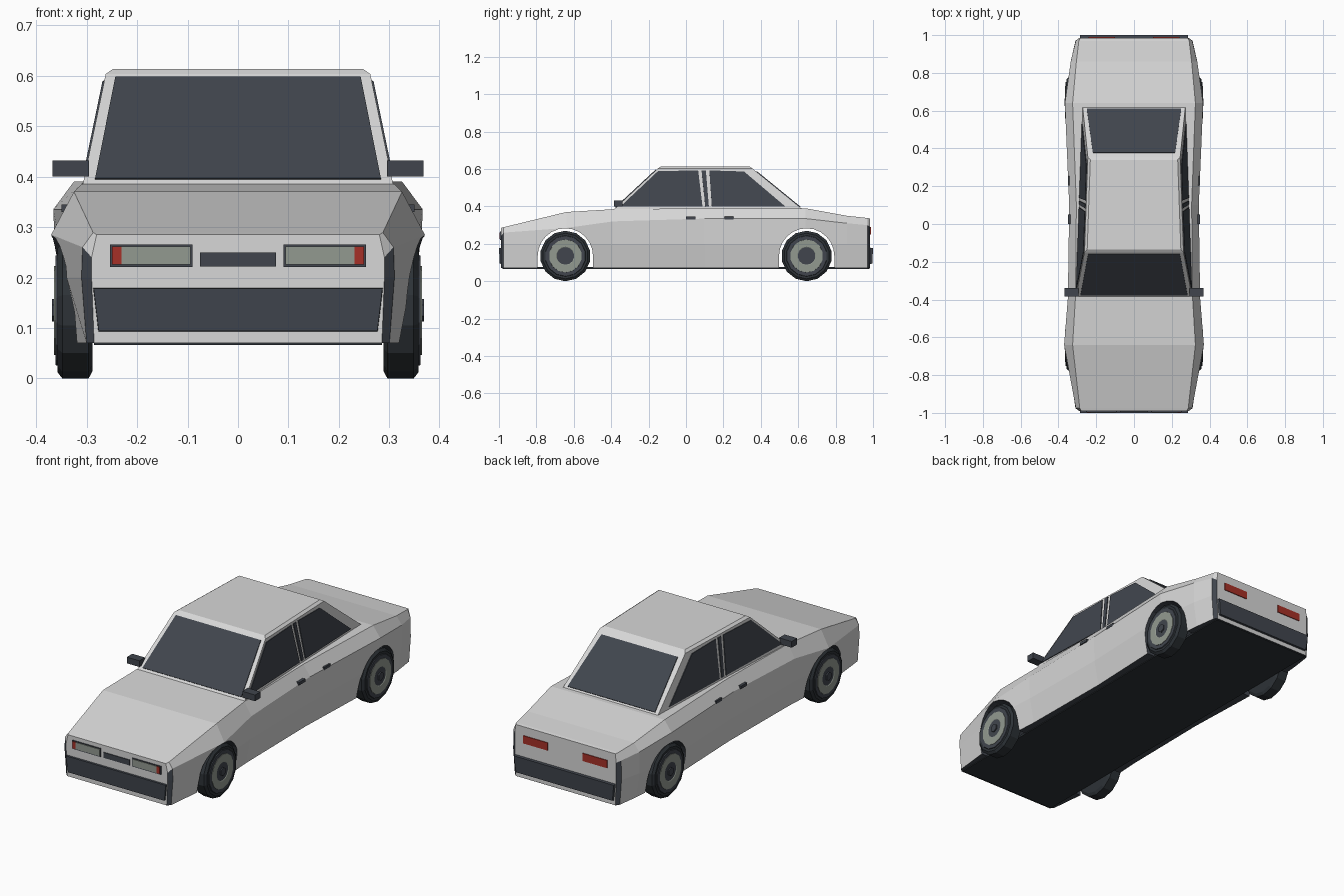
import bpy, bmesh, math
from mathutils import Vector

if "Cube" in bpy.data.objects:
    bpy.data.objects.remove(bpy.data.objects["Cube"], do_unlink=True)


def material(name, rgb):
    m = bpy.data.materials.new(name)
    m.use_nodes = True
    m.diffuse_color = (*rgb, 1)
    m.node_tree.nodes["Principled BSDF"].inputs["Base Color"].default_value = (*rgb, 1)
    return m


PAINT = material("pale grey paint", (0.68, 0.68, 0.68))
DARK = material("dark glass and trim", (0.052, 0.06, 0.075))
RUBBER = material("black rubber", (0.026, 0.032, 0.038))
METAL = material("grey lamp and rim", (0.29, 0.32, 0.28))
RED = material("red lamp", (0.38, 0.03, 0.02))


def finish(name, bm, mats):
    bmesh.ops.recalc_face_normals(bm, faces=bm.faces)
    mesh = bpy.data.meshes.new(name)
    bm.to_mesh(mesh)
    bm.free()
    for m in mats:
        mesh.materials.append(m)
    ob = bpy.data.objects.new(name, mesh)
    bpy.context.collection.objects.link(ob)
    return ob


def loft(name, rings, *mats):
    """Skin closed rings of equal length and cap both ends."""
    bm = bmesh.new()
    loops = [[bm.verts.new(p) for p in ring] for ring in rings]
    n = len(loops[0])
    for a, b in zip(loops, loops[1:]):
        for i in range(n):
            j = (i + 1) % n
            bm.faces.new((a[i], a[j], b[j], b[i]))
    bm.faces.new(loops[0])
    bm.faces.new(loops[-1])
    return finish(name, bm, mats)


def plate(name, pts, mat, half=0.004):
    """Thin slab centred on a flat outline."""
    pts = [Vector(p) for p in pts]
    off = (pts[1] - pts[0]).cross(pts[2] - pts[0]).normalized() * half
    return loft(name, [[p - off for p in pts], [p + off for p in pts]], mat)


def box(name, lo, hi, mat):
    (x0, y0, z0), (x1, y1, z1) = lo, hi
    return loft(name, [[(x0, y0, z), (x1, y0, z), (x1, y1, z), (x0, y1, z)]
                       for z in (z0, z1)], mat)


def end_panel(name, x0, x1, z0, z1, y, mat):
    return plate(name, [(x0, y, z0), (x1, y, z0), (x1, y, z1), (x0, y, z1)], mat)


# Body stations: y, sill x, flank x, shoulder x and z, deck edge x and z
FLANK_Z, SILL_Z = 0.2, 0.07
stations = [
    (-0.99, 0.285, 0.29, 0.29, 0.24, 0.28, 0.285),
    (-0.975, 0.30, 0.31, 0.308, 0.26, 0.287, 0.289),
    (-0.64, 0.335, 0.36, 0.37, 0.285, 0.325, 0.37),
    (-0.39, 0.32, 0.345, 0.35, 0.32, 0.31, 0.385),
    (0.1, 0.315, 0.34, 0.343, 0.335, 0.305, 0.39),
    (0.64, 0.335, 0.36, 0.366, 0.335, 0.325, 0.39),
    (0.86, 0.315, 0.335, 0.335, 0.31, 0.305, 0.35),
    (0.97, 0.30, 0.31, 0.308, 0.30, 0.292, 0.338),
    (0.985, 0.285, 0.29, 0.29, 0.29, 0.285, 0.335),
]
rings = []
for y, sill, flank, sx, sz, dx, dz in stations:
    half = [(sill, SILL_Z), (flank, FLANK_Z), (sx, sz), (dx, dz)]
    rings.append([(x, y, z) for x, z in half] +
                 [(-x, y, z) for x, z in reversed(half)])
body = loft("body", rings, PAINT, DARK)

# Dark underside and dark corner strips below the shoulder
for f in body.data.polygons:
    c = f.center
    corner = 0.977 < abs(c.y) < 0.984 and abs(c.x) > 0.2 and c.z < 0.25
    if f.normal.z < -0.9 or corner:
        f.material_index = 1

# Wheel arches cut through the body
WHEEL_Y, WHEEL_Z = 0.645, 0.135
for wy in (-WHEEL_Y, WHEEL_Y):
    outline = [(wy + 0.148 * math.cos(math.pi * i / 12),
                WHEEL_Z + 0.148 * math.sin(math.pi * i / 12)) for i in range(13)]
    outline += [(wy - 0.148, 0), (wy + 0.148, 0)]
    cutter = loft("arch_cutter", [[(x, y, z) for y, z in outline] for x in (-0.5, 0.5)],
                  PAINT, DARK)
    cutter.hide_render = True
    for f in cutter.data.polygons:
        f.material_index = 1
    mod = body.modifiers.new("arch", "BOOLEAN")
    mod.operation, mod.solver, mod.object = "DIFFERENCE", "EXACT", cutter
    bpy.context.view_layer.update()
    cut = bpy.data.meshes.new_from_object(
        body.evaluated_get(bpy.context.evaluated_depsgraph_get()))
    body.modifiers.clear()
    body.data = cut
    bpy.data.objects.remove(cutter, do_unlink=True)

box("floor", (-0.285, -0.98, 0.066), (0.285, 0.98, 0.076), RUBBER)


# Cabin with sloping, tapering sides
def cabin_x(y, z):
    return 0.293 - 0.035 * y - 0.17 * (z - 0.39)


def cabin_ring(y0, y1, z, inset=0):
    a, b = cabin_x(y0, z) - inset, cabin_x(y1, z) - inset
    return [(a, y0, z), (b, y1, z), (-b, y1, z), (-a, y0, z)]


loft("cabin", [cabin_ring(-0.395, 0.635, 0.375), cabin_ring(-0.15, 0.355, 0.603),
               cabin_ring(-0.135, 0.34, 0.613, 0.012)], PAINT)


def slope_y(y0, y1, z):
    return y0 + (y1 - y0) * (z - 0.375) / (0.603 - 0.375)


def screen(name, y0, y1, low, high):
    pts = [(s * x, slope_y(y0, y1, z), z)
           for s, x, z in ((-1, *low), (1, *low), (1, *high), (-1, *high))]
    plate(name, pts, DARK)


screen("windscreen", -0.395, -0.15, (0.283, 0.394), (0.243, 0.595))
screen("rear_window", 0.635, 0.355, (0.25, 0.396), (0.218, 0.585))

side_glass = {
    "front_window": [(-0.35, 0.40), (0.088, 0.40), (0.065, 0.592), (-0.15, 0.588)],
    "pillar_strip": [(0.103, 0.40), (0.122, 0.40), (0.106, 0.592), (0.083, 0.592)],
    "back_window": [(0.138, 0.40), (0.53, 0.40), (0.31, 0.586), (0.125, 0.592)],
}
for side, s in (("left", 1), ("right", -1)):
    for name, pts in side_glass.items():
        plate(f"{side}_{name}", [(s * cabin_x(y, z), y, z) for y, z in pts], DARK)

    # Mirrors and door handles
    a, b = sorted((s * 0.295, s * 0.367))
    box(f"{side}_mirror", (a, -0.385, 0.40), (b, -0.34, 0.432), DARK)
    a, b = sorted((s * 0.33, s * 0.35))
    for name, y in (("front", 0.0), ("back", 0.205)):
        box(f"{side}_{name}_handle", (a, y, 0.33), (b, y + 0.05, 0.345), DARK)

    # Headlamps with outer indicators, and tail lamps
    end_panel(f"{side}_lamp_frame", s * 0.09, s * 0.254, 0.221, 0.265, -0.99, DARK)
    end_panel(f"{side}_headlamp", s * 0.094, s * 0.231, 0.226, 0.261, -0.993, METAL)
    end_panel(f"{side}_indicator", s * 0.231, s * 0.25, 0.226, 0.261, -0.993, RED)
    end_panel(f"{side}_tail_lamp", s * 0.10, s * 0.24, 0.25, 0.29, 0.985, RED)

    # Wheels: lathed tyre, rim disc and hub cap
    def lathe(name, profile, wy, sides, mat):
        loft(name, [[(s * x, wy + r * math.sin(2 * math.pi * i / sides),
                      WHEEL_Z + r * math.cos(2 * math.pi * i / sides))
                     for i in range(sides)] for x, r in profile], mat)

    for end, wy in (("front", -WHEEL_Y), ("back", WHEEL_Y)):
        tag = f"{end}_{side}"
        lathe(tag + "_tyre", [(0.288, 0.12), (0.296, 0.135), (0.348, 0.135),
                              (0.358, 0.122), (0.358, 0.09)], wy, 14, RUBBER)
        lathe(tag + "_wheel_ring", [(0.35, 0.113), (0.362, 0.108), (0.362, 0.09)],
              wy, 14, DARK)
        lathe(tag + "_rim", [(0.35, 0.09), (0.364, 0.088), (0.364, 0.05),
                             (0.361, 0.045)], wy, 14, METAL)
        lathe(tag + "_hub", [(0.35, 0.022), (0.368, 0.022)], wy, 6, DARK)

# Grille and bumpers
end_panel("grille", -0.075, 0.075, 0.222, 0.25, -0.99, DARK)
for name, s in (("front_bumper", -1), ("back_bumper", 1)):
    inner, outer = s * 0.975, s * 1.0
    loft(name, [[(-0.278, inner, 0.092), (0.278, inner, 0.092),
                 (0.288, inner, 0.18), (-0.288, inner, 0.18)],
                [(-0.276, outer - s * 0.004, 0.094), (0.276, outer - s * 0.004, 0.094),
                 (0.286, outer, 0.178), (-0.286, outer, 0.178)]], DARK)
